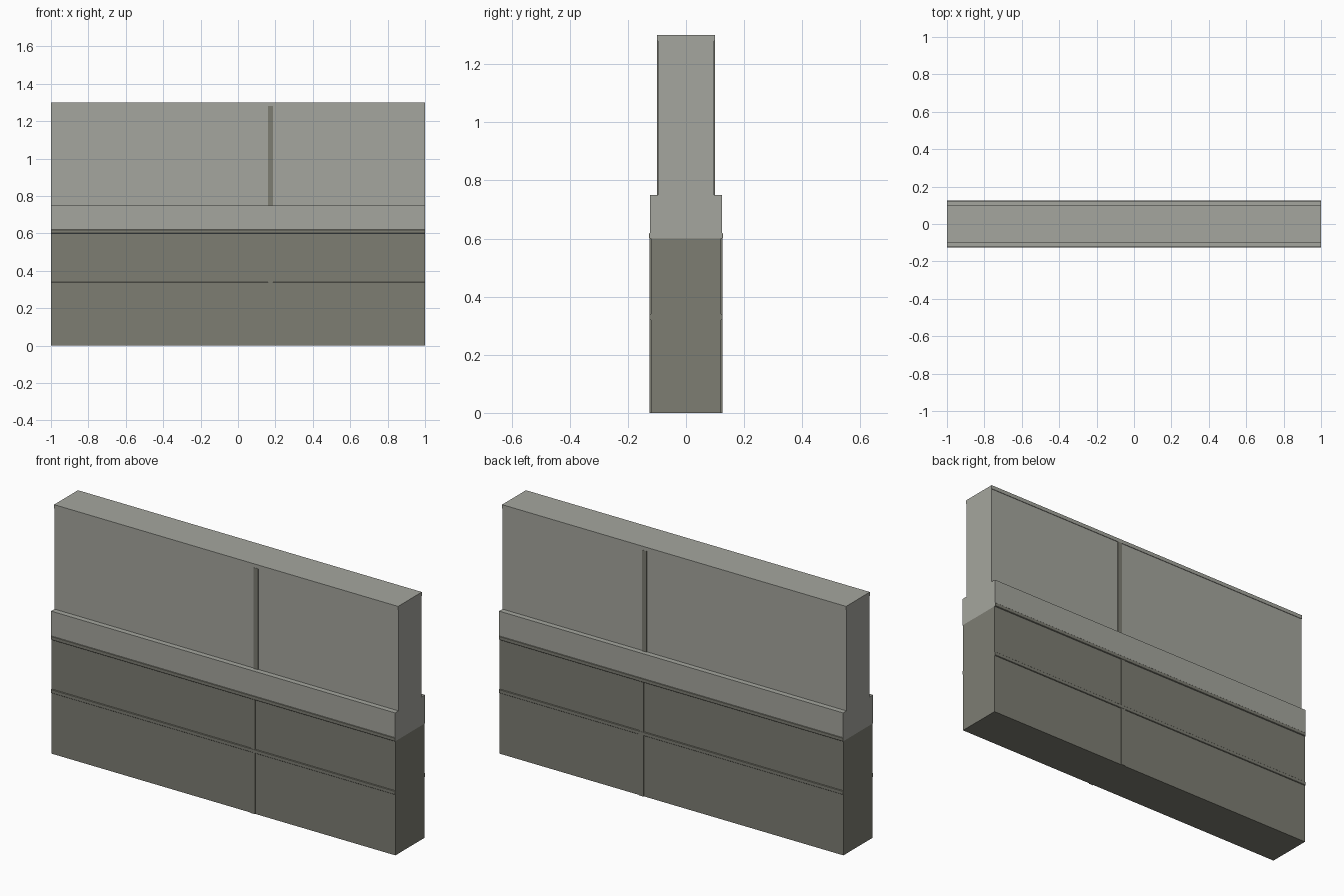
import bpy
import bmesh

cube = bpy.data.objects.get("Cube")
if cube:
    bpy.data.objects.remove(cube, do_unlink=True)


def material(name, color):
    m = bpy.data.materials.new(name)
    m.use_nodes = True
    m.diffuse_color = (*color, 1)
    m.node_tree.nodes["Principled BSDF"].inputs["Base Color"].default_value = (*color, 1)
    return m


light = material("light_plaster", (0.376, 0.381, 0.342))
dark = material("dark_panel", (0.205, 0.205, 0.171))


def box(name, xs, ys, zs, mat, bevel=0, mirror=False):
    """Box between limits; bevel chamfers the long outer edges, mirror copies it to the back."""
    bm = bmesh.new()
    bmesh.ops.create_cube(bm, size=1)
    for v in bm.verts:
        v.co = [lim[int(c > 0)] for lim, c in zip((xs, ys, zs), v.co)]
    if bevel:
        edges = [e for e in bm.edges
                 if all(abs(v.co.y - ys[0]) < 1e-5 for v in e.verts)
                 and abs(e.verts[0].co.x - e.verts[1].co.x) > 0.5]
        bmesh.ops.bevel(bm, geom=edges, offset=bevel, segments=1, affect='EDGES')
    bmesh.ops.recalc_face_normals(bm, faces=bm.faces)
    mesh = bpy.data.meshes.new(name)
    bm.to_mesh(mesh)
    bm.free()
    mesh.materials.append(mat)
    ob = bpy.data.objects.new(name, mesh)
    bpy.context.collection.objects.link(ob)
    if mirror:
        mod = ob.modifiers.new("both_sides", 'MIRROR')
        mod.use_axis = (False, True, False)
    return ob


span = (-1, 1)
seam = (0.16, 0.186)

# Main wall body
box("lower_wall", span, (-0.121, 0.121), (0, 0.6), dark)
box("ledge", span, (-0.124, 0.124), (0.6, 0.75), light)
box("upper_wall", span, (-0.096, 0.096), (0.75, 1.28), light)
box("top_cap", span, (-0.099, 0.099), (1.28, 1.3), light)

# Raised horizontal rails on both faces
box("ledge_rail", span, (-0.1265, -0.124), (0.6, 0.62), dark, 0.002, True)
box("middle_rail", span, (-0.1255, -0.121), (0.32, 0.34), dark, 0.002, True)

# Vertical seam strips on both faces
box("lower_seam_strip", seam, (-0.125, -0.121), (0, 0.6), dark, mirror=True)
box("upper_seam_strip", seam, (-0.1, -0.096), (0.75, 1.28), dark, mirror=True)
